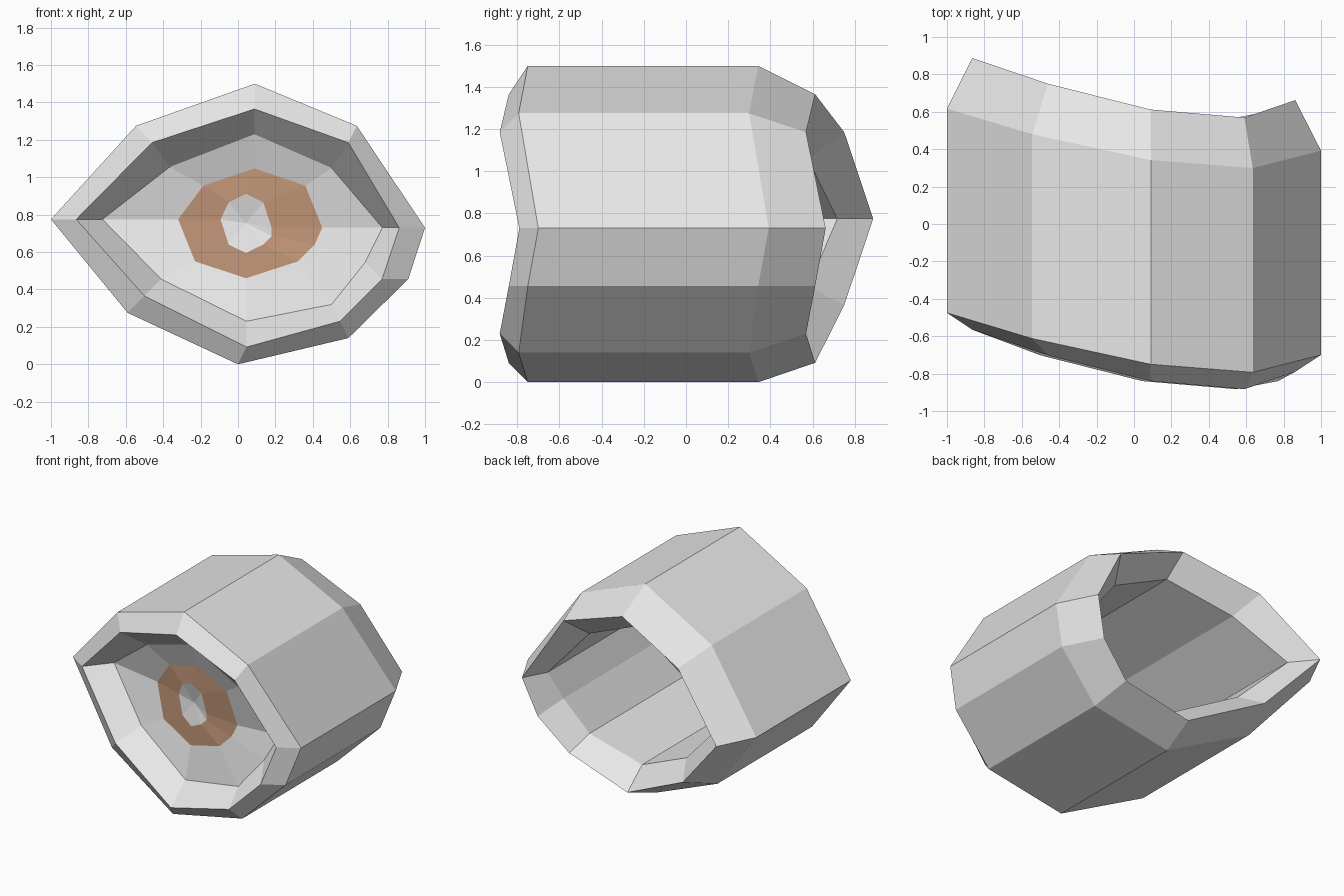
import bpy, bmesh

if "Cube" in bpy.data.objects:
    bpy.data.objects.remove(bpy.data.objects["Cube"])

def material(name, rgb):
    m = bpy.data.materials.new(name)
    m.diffuse_color = (*rgb, 1.0)
    m.use_nodes = True
    m.node_tree.nodes["Principled BSDF"].inputs["Base Color"].default_value = m.diffuse_color
    return m

GREY = material("light grey", (0.8, 0.8, 0.8))
BROWN = material("iris brown", (0.51, 0.29, 0.18))

# Nine-sided almond outlines as (x, z), clockwise from the left corner
outer = [(-1, .775), (-.545, 1.275), (.09, 1.5), (.635, 1.275), (1, .73),
         (.91, .455), (.59, .14), (0, 0), (-.59, .275)]
rim = [(-.865, .775), (-.46, 1.185), (.088, 1.365), (.59, 1.185), (.862, .73),
       (.77, .455), (.545, .23), (.045, .092), (-.5, .365)]
inner = [(-.725, .775), (-.365, 1.055), (.088, 1.23), (.5, 1.05), (.772, .73),
         (.68, .545), (.5, .32), (.045, .23), (-.41, .455)]
iris = [(-.32, .775), (-.185, .955), (.088, 1.047), (.36, .955), (.45, .73),
        (.41, .64), (.32, .55), (.043, .46), (-.23, .55)]
pupil = [(-.093, .775), (-.05, .865), (.042, .912), (.135, .865), (.18, .73),
         (.18, .685), (.135, .64), (.042, .595), (-.05, .64)]

# Depth of the front edge at each corner; other rings are offset from it
front = [-.475, -.612, -.75, -.793, -.70, -.75, -.793, -.75, -.612]
iris_y = [-.474, -.526, -.60, -.647, -.65, -.66, -.67, -.61, -.53]
pupil_y = [-.55, -.57, -.605, -.615, -.62, -.62, -.62, -.60, -.57]
LENGTH = 1.092

def ring(outline, depth, offset=0.0):
    return [(x, y + offset, z) for (x, z), y in zip(outline, depth)]

def loft(name, rings, mat, closed=False, tip=None):
    """Skin consecutive rings; closed joins last to first, tip fans the last ring."""
    bm = bmesh.new()
    rows = [[bm.verts.new(p) for p in r] for r in rings]
    pairs = list(zip(rows, rows[1:]))
    if closed:
        pairs.append((rows[-1], rows[0]))
    for a, b in pairs:
        for i in range(len(a)):
            j = (i + 1) % len(a)
            bm.faces.new((a[i], b[i], b[j], a[j]))
    if tip:
        t = bm.verts.new(tip)
        last = rows[-1]
        for i in range(len(last)):
            bm.faces.new((last[i], t, last[(i + 1) % len(last)]))
    if closed:
        bmesh.ops.recalc_face_normals(bm, faces=bm.faces)
    else:
        # Sheets face forward
        bm.normal_update()
        if sum(f.normal.y * f.calc_area() for f in bm.faces) > 0:
            bmesh.ops.reverse_faces(bm, faces=bm.faces)
    me = bpy.data.meshes.new(name)
    bm.to_mesh(me)
    bm.free()
    me.materials.append(mat)
    ob = bpy.data.objects.new(name, me)
    bpy.context.collection.objects.link(ob)
    return ob

inner_front = ring(inner, front, .08)
iris_ring = ring(iris, iris_y)
pupil_ring = ring(pupil, pupil_y)

# Hollow socket tube with bevelled rims at both ends
loft("socket_shell", [
    ring(outer, front),
    ring(outer, front, LENGTH),
    ring(rim, front, LENGTH + .27),
    ring(inner, front, LENGTH + .10),
    inner_front,
    ring(rim, front, -.09),
], GREY, closed=True)

# Shallow dished eye closing the front of the tube
loft("eye_white", [inner_front, iris_ring], GREY)
loft("iris", [iris_ring, pupil_ring], BROWN)
loft("pupil", [pupil_ring], GREY, tip=(.042, -.566, .755))
